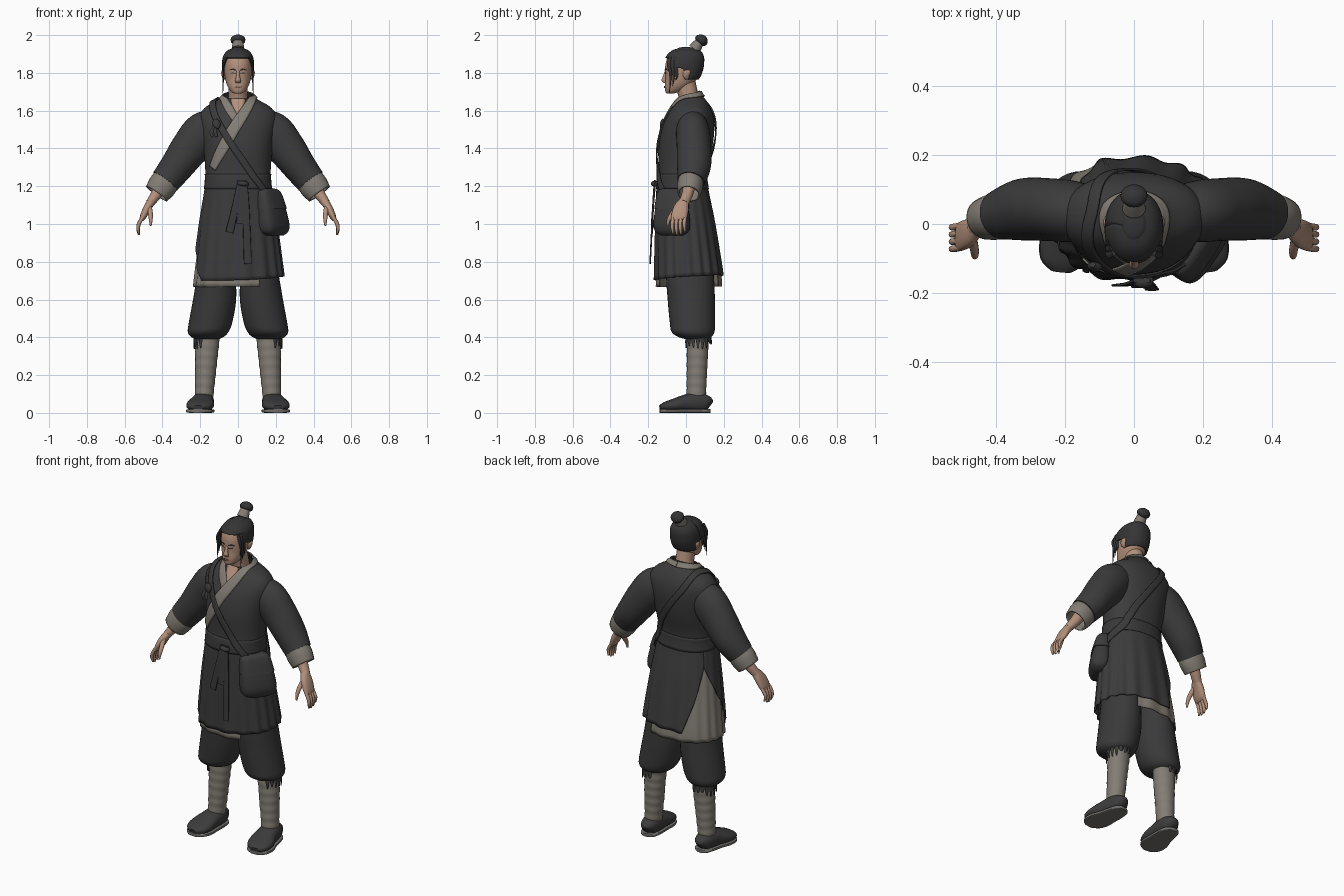
import bpy, math, random
from mathutils import Vector
from mathutils.bvhtree import BVHTree

random.seed(4)
TAU = 2 * math.pi

def material(name, rgb):
    m = bpy.data.materials.new(name)
    m.diffuse_color = (*rgb, 1)
    return m

CLOTH = material("charcoal cloth", (0.045, 0.045, 0.046))
PANTS = material("trouser cloth", (0.042, 0.042, 0.044))
HAIR = material("dark hair", (0.036, 0.035, 0.035))
LINEN = material("grey linen", (0.225, 0.205, 0.175))
SKIN = material("skin", (0.45, 0.28, 0.20))
LIP = material("lips", (0.30, 0.15, 0.115))
SOLE = material("shoe sole", (0.17, 0.165, 0.155))
LEATHER = material("dark bag cloth", (0.041, 0.041, 0.041))

def make(name, verts, faces, mat, solid=0, offset=-1):
    me = bpy.data.meshes.new(name)
    me.from_pydata([tuple(v) for v in verts], [], faces)
    me.validate()
    me.materials.append(mat)
    for p in me.polygons:
        p.use_smooth = True
    me.set_sharp_from_angle(angle=math.radians(50))
    ob = bpy.data.objects.new(name, me)
    bpy.context.collection.objects.link(ob)
    if solid:
        mod = ob.modifiers.new("thickness", 'SOLIDIFY')
        mod.thickness, mod.offset = solid, offset
    return ob

def spline(P, k):
    """Catmull-Rom resampling of equal-length tuples."""
    Q, out = [P[0], *P, P[-1]], []
    for i in range(1, len(Q) - 2):
        for j in range(k):
            t = j / k
            out.append([0.5 * (2*b + (c-a)*t + (2*a-5*b+4*c-d)*t*t + (3*b-a-3*c+d)*t**3)
                        for a, b, c, d in zip(*Q[i-1:i+3])])
    return out + [list(P[-1])]

def power(c, e):
    return math.copysign(abs(c) ** (2 / e), c)

def grid_faces(n, rows, closed):
    w = n if closed else n + 1
    return [(j*w + i, j*w + (i+1) % w, (j+1)*w + (i+1) % w, (j+1)*w + i)
            for j in range(rows - 1) for i in range(n)]

def loft(name, secs, mat, n=20, k=4, e=2, hint=(0, 1, 0), s=1, solid=0, floor=None, axis=None):
    """Tube through (x, y, z, half width, half depth); s=-1 mirrors it."""
    S = spline([(p[0] * s, *p[1:]) for p in secs], k)
    C, verts = [Vector(p[:3]) for p in S], []
    for i, p in enumerate(S):
        t = Vector(axis) if axis else (C[min(i+1, len(C)-1)] - C[max(i-1, 0)]).normalized()
        b = Vector((hint[0] * s, hint[1], hint[2]))
        b = (b - t * b.dot(t)).normalized()
        a = b.cross(t)
        for q in range(n):
            v = C[i] + a * p[3] * power(math.cos(TAU*q/n), e) + b * p[4] * power(math.sin(TAU*q/n), e)
            if floor is not None:
                v.z = max(v.z, floor)
            verts.append(v)
    faces = grid_faces(n, len(S), True)
    if not solid:
        faces += [tuple(range(n))[::-1], tuple(range(len(verts) - n, len(verts)))]
    return make(name, verts, faces, mat, solid)

def at(prof, z):
    """Read a (z, half width, front y, back y) profile at height z."""
    z = min(max(z, prof[0][0]), prof[-1][0])
    for p, q in zip(prof, prof[1:]):
        if z <= q[0]:
            t = (z - p[0]) / max(q[0] - p[0], 1e-6)
            return [u + (v - u) * t for u, v in zip(p, q)]

def shell(name, prof, mat, zb, zt, a=lambda t: (-math.pi, math.pi), n=64, rows=24,
          e=2.2, grow=0, fold=0, solid=0):
    """Wrapped sheet following a body profile; limits may vary with angle and height."""
    prof, verts = spline(prof, 6), []
    for j in range(rows + 1):
        t = j / rows
        a0, a1 = a(t)
        for i in range(n + 1):
            g = a0 + (a1 - a0) * i / n
            z = zb(g) + (zt(g) - zb(g)) * t
            _, rx, yf, yb = at(prof, z)
            r = grow + fold * (1 - t) * math.cos(17 * g + 2 * math.sin(2 * g))
            verts.append(((rx + r) * power(math.cos(g), e),
                          (yf+yb)/2 + ((yb-yf)/2 + r) * power(math.sin(g), e), z))
    return make(name, verts, grid_faces(n, rows + 1, False), mat, solid)

def tree(*obs):
    V, F = [], []
    for o in obs:
        F += [[i + len(V) for i in p.vertices] for p in o.data.polygons]
        V += [v.co.copy() for v in o.data.vertices]
    return BVHTree.FromPolygons(V, F)

def ribbon(name, bvh, pts, mat, lift=0.003, thick=0.005, k=8, s=1):
    """Band of (x, y, z, width) points laid onto a surface."""
    S = spline([(p[0] * s, *p[1:]) for p in pts], k)
    C, verts = [Vector(p[:3]) for p in S], []
    for i, p in enumerate(S):
        t = (C[min(i+1, len(C)-1)] - C[max(i-1, 0)]).normalized()
        loc, nor, _, _ = bvh.find_nearest(C[i])
        side = t.cross(nor).normalized()
        for q in range(5):
            l2, n2, _, _ = bvh.find_nearest(loc + nor * 0.01 + side * p[3] * (q / 4 - 0.5))
            verts.append(l2 + n2 * lift)
    return make(name, verts, grid_faces(4, len(S), False), mat, thick, 1)

const = lambda v: (lambda g: v)

# Robe: torso, skirt with a side slit, pale under-robe and sash
BODY = [(.64, .245, -.165, .19), (.72, .238, -.162, .192), (1.0, .203, -.158, .15), (1.2, .172, -.152, .112),
        (1.28, .170, -.142, .108), (1.4, .180, -.142, .135), (1.5, .196, -.126, .147),
        (1.57, .202, -.098, .142), (1.62, .168, -.07, .125), (1.66, .100, -.045, .10),
        (1.69, .068, -.035, .075), (1.72, .058, -.03, .066)]
torso = shell("robe_top", BODY, CLOTH, const(1.2), lambda g: 1.685 + .022 * math.sin(g), rows=40, grow=.003)
def slit(t):
    o = max(0, 1 - t / .72)
    return math.radians(-210 + 67 * o), math.radians(150 - 38 * o)
skirt = shell("robe_skirt", BODY, CLOTH, lambda g: .715 - .015 * math.cos(g + 2.2), const(1.24), slit,
              n=110, grow=.004, fold=.006, solid=.006)
shell("under_robe", BODY, LINEN, const(.668), const(1.2),
      lambda t: (math.radians(63), math.radians(297)), n=80, grow=-.006, fold=.004, solid=.005)
shell("sash", BODY, LEATHER, const(1.185), const(1.265), rows=6, grow=.007, solid=.005)

# Head, hair cap and neck
HEAD = [(1.69, .018, -.102, -.07), (1.70, .036, -.109, -.03), (1.73, .056, -.112, .02),
        (1.77, .068, -.109, .06), (1.81, .073, -.110, .078), (1.85, .074, -.108, .085),
        (1.89, .067, -.093, .083), (1.92, .043, -.06, .06), (1.934, 0, -.01, -.01)]
head = shell("head", HEAD, SKIN, const(1.69), const(1.934), n=48, rows=30)
def hairline(g):
    u = min(1, max(0, (math.sin(g) + .75) / .5))
    v = min(1, max(0, (math.sin(g) + .1) / .5))
    return 1.880 - .055 * u * u * (3 - 2*u) - .06 * v * v * (3 - 2*v)
shell("hair_cap", HEAD, HAIR, hairline, const(1.934), n=64, rows=20, grow=.011, solid=.010)
loft("crown_hair", [(0, 0, 1.915, .045, .06), (0, 0, 1.932, .03, .04), (0, 0, 1.938, .006, .008)], HAIR, axis=(0, 0, 1))
loft("neck", [(0, .025, 1.6, .06, .055), (0, .015, 1.67, .052, .052), (0, -.005, 1.75, .05, .055)], SKIN)

# Topknot and its tie
loft("topknot_tie", [(0, .045, 1.925, .034, .034), (0, .062, 1.95, .030, .028), (0, .07, 1.962, .027, .024)], LINEN)
loft("topknot", [(0, .068, 1.955, .02, .02), (0, .076, 1.965, .036, .034), (0, .086, 1.98, .038, .034),
                 (0, .094, 1.993, .024, .02), (0, .097, 1.998, .005, .005)], HAIR)

# Face details
face = tree(head)
loft("nose", [(0, -.106, 1.81, .008, .006), (0, -.113, 1.78, .010, .010), (0, -.117, 1.76, .015, .013),
              (0, -.110, 1.746, .012, .008)], SKIN, n=12, axis=(0, 0, -1))
ribbon("mouth", face, [(-.024, -.12, 1.724, .002), (0, -.13, 1.725, .011), (.024, -.12, 1.724, .002)], LIP, .001, .003)
for s in (-1, 1):
    ribbon("eyebrow", face, [(.014, -.12, 1.814, .003), (.035, -.12, 1.82, .006), (.056, -.11, 1.814, .002)], HAIR, .001, .003, s=s)
    ribbon("eye", face, [(.017, -.12, 1.797, .002), (.031, -.12, 1.799, .006), (.046, -.11, 1.798, .002)], HAIR, .001, .002, s=s)
    loft("ear", [(.070, .005, 1.765, .004, .008), (.077, 0, 1.78, .008, .015), (.080, .004, 1.805, .009, .02),
                 (.076, .004, 1.82, .004, .012)], SKIN, n=12, s=s, axis=(0, 0, 1))
    for i in range(3):
        y, low = -.082 + .017 * i, (1.69, 1.73, 1.76)[i]
        loft("loose_hair", [(.058 + .006*i, y, 1.885, .006, .012), (.076, y - .008, 1.84, .006, .011),
                            (.078, y, 1.79, .005, .007), (.080, y - .006, low, .001, .001)], HAIR, n=8, s=s, axis=(0, 0, -1))

# Arms, cuffs, hands, legs and shoes, both sides
sleeves = []
for s in (-1, 1):
    sleeves.append(loft("sleeve", [(.08, .03, 1.535, .07, .065), (.175, .036, 1.492, .106, .088),
        (.25, .042, 1.407, .102, .091), (.322, .042, 1.308, .089, .09), (.385, .027, 1.226, .079, .073)],
        CLOTH, n=32, k=6, s=s))
    loft("cuff", [(.37, .027, 1.245, .072, .066), (.40, .022, 1.203, .077, .068), (.431, .015, 1.160, .068, .061)],
         LINEN, n=28, s=s, solid=.01)
    loft("forearm", [(.38, .025, 1.24, .038, .036), (.43, .008, 1.16, .03, .03), (.465, -.012, 1.112, .023, .027)],
         SKIN, s=s)
    loft("palm", [(.458, -.01, 1.12, .022, .026), (.48, -.025, 1.085, .021, .040), (.502, -.036, 1.04, .017, .042),
                  (.512, -.036, 1.02, .010, .034)], SKIN, s=s, e=2.4)
    for i in range(4):
        y, d = -.068 + .021 * i, (.006, 0, .004, .018)[i]
        loft("finger", [(.502, y, 1.04, .010, .010), (.523, y - .004, 1.005, .010, .010),
                        (.529, y - .004, .97 + d, .009, .009), (.524, y, .942 + d, .005, .005)], SKIN, n=10, s=s)
    loft("thumb", [(.470, -.04, 1.095, .014, .014), (.463, -.075, 1.05, .013, .013),
                   (.462, -.092, 1.02, .010, .010), (.462, -.097, .99, .005, .005)], SKIN, n=10, hint=(1, 0, 0), s=s)
    loft("trouser_leg", [(.09, .01, 1.0, .075, .10), (.112, .02, .75, .100, .125), (.124, .028, .6, .114, .125),
        (.145, .034, .48, .115, .120), (.158, .037, .43, .108, .114), (.162, .045, .405, .090, .092),
        (.164, .055, .39, .062, .058)], PANTS, n=36, k=6, s=s, axis=(0, 0, -1))
    loft("leg_wrap", [(.18 - .02*t, .054 + .01*t, .08 + .35*t, .047 + .019*t + .002*(i % 2), .050 + .008*t + .002*(i % 2))
        for i in range(15) for t in [i / 14]], LINEN, n=24, k=3, s=s)
    for i in range(9):
        g, low = math.radians(-60 + 20 * i), random.uniform(.335, .37)
        p = [(.162 + r * math.cos(g), .063 + r * math.sin(g), z, w, .003) for r, z, w in
             ((.068, .415, .012), (.072, .375, .010), (.071, low, .002))]
        loft("ragged_hem", p, PANTS, n=6, k=2, hint=(math.cos(g), math.sin(g), 0), s=s)
    FOOT = [(.178, .128, .04, .018, .025), (.180, .11, .05, .043, .042), (.183, .06, .056, .056, .052),
            (.190, .0, .052, .063, .046), (.200, -.06, .042, .073, .034), (.208, -.11, .034, .062, .024),
            (.211, -.138, .028, .028, .012)]
    loft("shoe", FOOT, CLOTH, n=28, e=2.4, hint=(0, 0, 1), s=s, floor=.012)
    loft("sole", [(x, y, .010, w + .002, .010) for x, y, z, w, h in FOOT], SOLE, n=20, e=5, hint=(0, 0, 1), s=s)

# Neckline: bare throat and crossed collar bands
chest = tree(torso)
ribbon("throat", chest, [(0, -.05, 1.67, .085), (0, -.08, 1.63, .06), (0, -.11, 1.58, .01)], SKIN, .001, .002)
ribbon("inner_collar", chest, [(0, .1, 1.695, .03), (-.08, .05, 1.68, .03), (-.078, -.04, 1.665, .036),
       (-.040, -.09, 1.60, .046), (0, -.13, 1.535, .03)], LINEN, .002, .004)
ribbon("outer_collar", chest, [(0, .1, 1.695, .03), (.08, .05, 1.68, .03), (.078, -.04, 1.665, .040),
       (.036, -.10, 1.595, .056), (-.02, -.14, 1.51, .064), (-.085, -.15, 1.40, .062), (-.15, -.13, 1.295, .045)], LINEN, .004, .006)

# Shoulder strap, knot and hanging sash ties
body = tree(torso, skirt, *sleeves)
ribbon("strap", body, [(.21, .0, 1.13, .05), (.14, .13, 1.26, .042), (.02, .16, 1.44, .036), (-.08, .16, 1.58, .036),
       (-.125, .05, 1.67, .036), (-.125, -.09, 1.58, .036), (-.04, -.15, 1.43, .036), (.06, -.17, 1.29, .036),
       (.16, -.14, 1.17, .034)], LEATHER, .006, .007)
loft("strap_knot", [(-.12, -.118, 1.555, .008, .008), (-.117, -.122, 1.54, .020, .013),
                    (-.11, -.126, 1.52, .020, .013), (-.105, -.13, 1.505, .006, .006)], LEATHER, n=12)
for dx in (-.02, .0):
    loft("knot_tail", [(-.115, -.12, 1.53, .006, .003), (-.12 + dx, -.134, 1.49, .010, .003),
                       (-.115 + dx, -.14, 1.46, .006, .003)], LEATHER, n=8)
for name, x0, x1, z1, y1 in (("long_tie", .035, .052, .79, -.19), ("short_tie", .01, -.045, .955, -.178), ("middle_tie", .02, .012, 1.0, -.182)):
    loft(name, [(x0, -.164, 1.23, .012, .006), (x0 + (x1 - x0) * .4, -.174, 1.1, .018, .005), (x1, y1, z1, .021, .004)],
         LEATHER, n=12, e=4)
loft("sash_knot", [(0, -.163, 1.215, .01, .01), (.015, -.165, 1.215, .020, .014), (.04, -.165, 1.212, .020, .014),
                   (.055, -.163, 1.21, .008, .008)], LEATHER, n=12, hint=(0, 0, 1))

# Shoulder bag with flap
BAG = [(.155, -.078, 1.185, .045, .016), (.165, -.076, 1.165, .078, .032), (.178, -.075, 1.08, .094, .048),
       (.188, -.075, 1.0, .102, .056), (.192, -.075, .96, .094, .046), (.192, -.075, .94, .065, .03)]
loft("bag", BAG[::-1], LEATHER, n=36, e=3.2, hint=(.82, -.57, 0), axis=(0, 0, 1))
loft("bag_flap", [(x, y, z + .003, a + .004, b + .005) for x, y, z, a, b in BAG[2::-1]], CLOTH, n=36, e=3.2,
     hint=(.82, -.57, 0), axis=(0, 0, 1))
